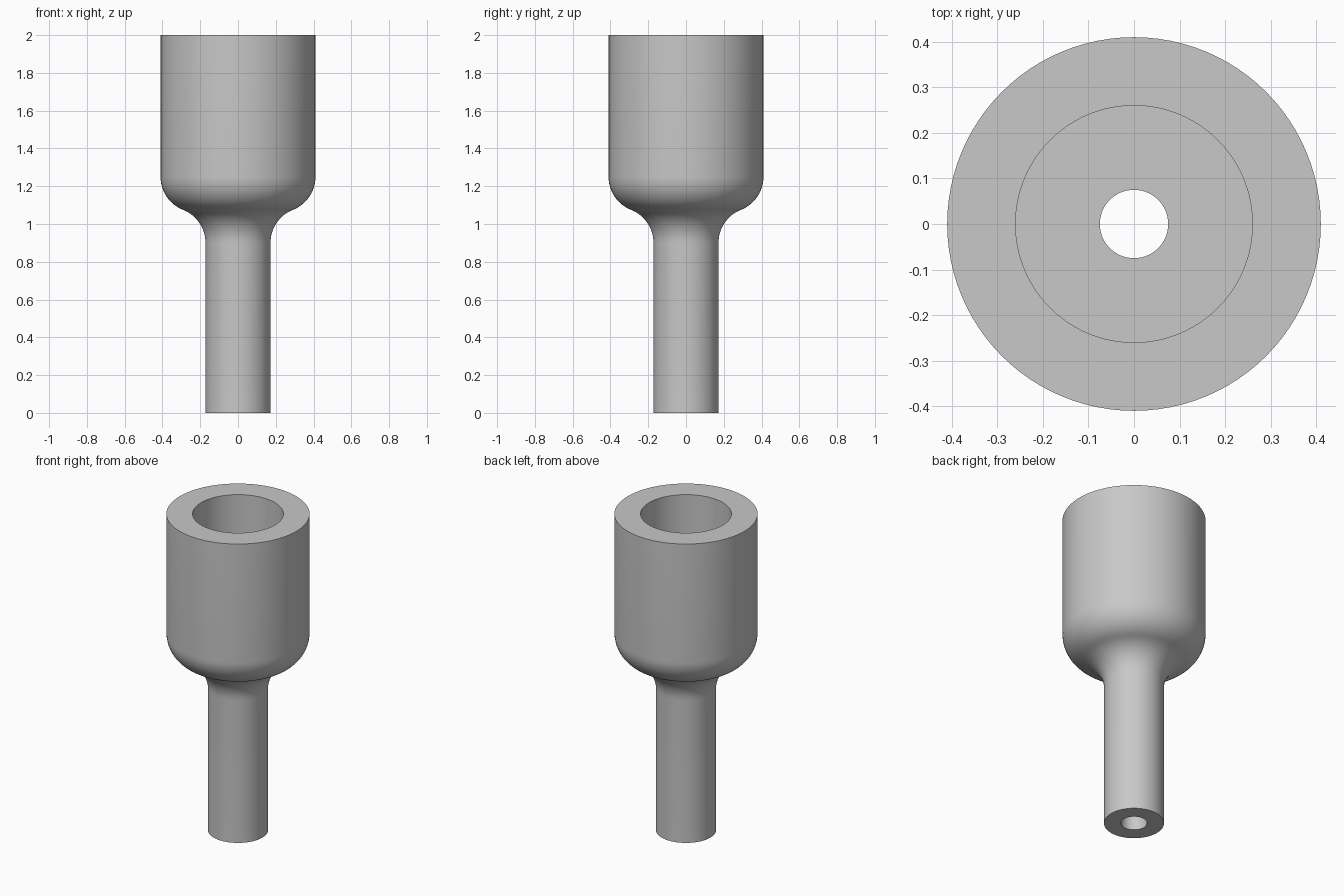
import bpy, bmesh, math

old = bpy.data.objects.get("Cube")
if old:
    bpy.data.objects.remove(old, do_unlink=True)

# Main dimensions
STEM_R, BODY_R = 0.172, 0.41
BORE_R, SOCKET_R = 0.075, 0.26
NECK_Z, SHOULDER_Z, FLOOR_Z, TOP_Z = 0.9, 1.25, 1.25, 2.0
SIDES, ARC_STEPS = 96, 12

# Two equal tangent arcs join the stem to the body
run, rise = BODY_R - STEM_R, SHOULDER_Z - NECK_Z
turn = 2 * math.atan2(run, rise)
arc_r = rise / (2 * math.sin(turn))
angles = [turn * i / ARC_STEPS for i in range(ARC_STEPS + 1)]
neck = [(STEM_R + arc_r * (1 - math.cos(a)), NECK_Z + arc_r * math.sin(a)) for a in angles]
shoulder = [(BODY_R - arc_r * (1 - math.cos(a)), SHOULDER_Z - arc_r * math.sin(a))
            for a in reversed(angles[:-1])]

# Closed wall section: outside going up, then socket and bore going down
profile = [(STEM_R, 0), *neck, *shoulder, (BODY_R, TOP_Z), (SOCKET_R, TOP_Z),
           (SOCKET_R, FLOOR_Z), (BORE_R, FLOOR_Z), (BORE_R, 0)]

# Revolve the section around z
bm = bmesh.new()
verts = [bm.verts.new((r, 0, z)) for r, z in profile]
edges = [bm.edges.new((verts[i - 1], verts[i])) for i in range(len(verts))]
bmesh.ops.spin(bm, geom=verts + edges, cent=(0, 0, 0), axis=(0, 0, 1),
               angle=2 * math.pi, steps=SIDES, use_merge=True)
bmesh.ops.remove_doubles(bm, verts=bm.verts, dist=0.0001)
bmesh.ops.recalc_face_normals(bm, faces=bm.faces)
mesh = bpy.data.meshes.new("stepped_socket_tube")
bm.to_mesh(mesh)
bm.free()

tube = bpy.data.objects.new("stepped_socket_tube", mesh)
bpy.context.collection.objects.link(tube)

# Plain grey finish
grey = bpy.data.materials.new("light_grey")
grey.use_nodes = True
colour = (0.58, 0.58, 0.58, 1)
grey.diffuse_color = colour
grey.node_tree.nodes["Principled BSDF"].inputs["Base Color"].default_value = colour
mesh.materials.append(grey)

# Smooth walls with crisp rims
bpy.ops.object.select_all(action="DESELECT")
tube.select_set(True)
bpy.context.view_layer.objects.active = tube
bpy.ops.object.shade_smooth_by_angle(angle=math.radians(30))
